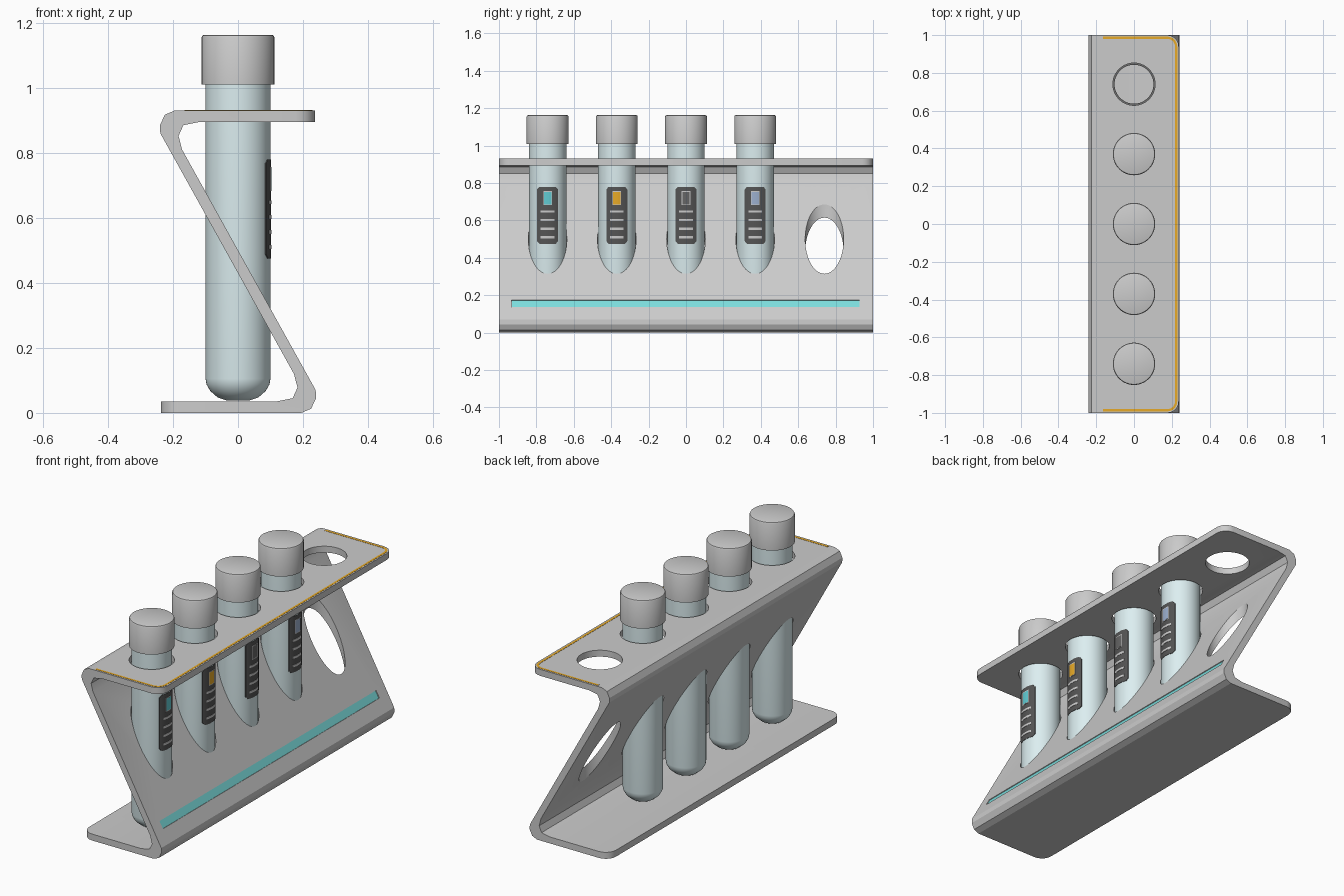
import bpy, bmesh
from math import sin, cos, pi, sqrt, atan2
from mathutils import Vector

if "Cube" in bpy.data.objects:
    bpy.data.objects.remove(bpy.data.objects["Cube"])


def material(name, rgb):
    m = bpy.data.materials.new(name)
    m.diffuse_color = (*rgb, 1)
    m.use_nodes = True
    m.node_tree.nodes["Principled BSDF"].inputs["Base Color"].default_value = m.diffuse_color
    return m


GLASS = material("pale_glass", (0.72, 0.86, 0.88))
DARK = material("dark_label", (0.09, 0.09, 0.09))
LIGHT = material("label_lines", (0.6, 0.6, 0.6))
TEAL = material("teal", (0.12, 0.6, 0.65))
STRIP = material("light_teal", (0.2, 0.72, 0.72))
ORANGE = material("orange", (0.8, 0.4, 0.02))
BLUE = material("blue", (0.33, 0.43, 0.62))
CHAR = material("charcoal", (0.13, 0.13, 0.13))


def finish(bm, name, mat=None, angle=0.7):
    bmesh.ops.recalc_face_normals(bm, faces=bm.faces)
    me = bpy.data.meshes.new(name)
    bm.to_mesh(me)
    bm.free()
    ob = bpy.data.objects.new(name, me)
    bpy.context.collection.objects.link(ob)
    if mat:
        me.materials.append(mat)
    if angle:
        bpy.ops.object.select_all(action='DESELECT')
        ob.select_set(True)
        bpy.context.view_layer.objects.active = ob
        bpy.ops.object.shade_smooth_by_angle(angle=angle)
    return ob


def skin(bm, rings, closed=False):
    """Join equal-size vertex loops; cap the ends when open."""
    rings = [[bm.verts.new(p) for p in r] for r in rings]
    n = len(rings[0])
    for a, b in zip(rings, rings[1:] + (rings[:1] if closed else [])):
        for i in range(n):
            bm.faces.new((a[i], a[(i + 1) % n], b[(i + 1) % n], b[i]))
    if not closed:
        bm.faces.new(rings[0])
        bm.faces.new(rings[-1])


def lathe(name, profile, y, mat=None, seg=48):
    bm = bmesh.new()
    skin(bm, [[(r * cos(2 * pi * i / seg), y + r * sin(2 * pi * i / seg), z)
               for i in range(seg)] for r, z in profile])
    return finish(bm, name, mat)


def tilted_box(name, centre, size, tilt, mat=None):
    bm = bmesh.new()
    bmesh.ops.create_cube(bm, size=1)
    bmesh.ops.scale(bm, vec=size, verts=bm.verts)
    ob = finish(bm, name, mat, 0)
    ob.location = centre
    ob.rotation_euler[1] = tilt
    return ob


def cut(ob, cutter):
    mod = ob.modifiers.new("cut", 'BOOLEAN')
    mod.object = cutter
    mod.operation = 'DIFFERENCE'
    mod.solver = 'EXACT'
    bpy.context.view_layer.objects.active = ob
    bpy.ops.object.modifier_apply(modifier=mod.name)
    bpy.data.objects.remove(cutter)


def curved_panel(name, y, half, z0, z1, radius, mat, chamfer=0.0):
    """Thin panel wrapped on the right-hand side of a tube."""
    cols = [-half, -half + 0.012, -half / 3, half / 3, half - 0.012, half]
    rings = []
    for c in cols:
        k = chamfer if abs(c) == half else 0
        rings.append([(sqrt(r * r - c * c), y + c, z) for r, z in
                      ((0.096, z0 + k), (radius, z0 + k), (radius, z1 - k), (0.096, z1 - k))])
    bm = bmesh.new()
    skin(bm, rings)
    return finish(bm, name, mat)


# Z-shaped rack: half profile, repeated by half-turn symmetry
outer = [(0.237, 0.93), (-0.195, 0.93), (-0.225, 0.917), (-0.24, 0.885), (-0.239, 0.86)]
inner = [(-0.172, 0.81), (-0.183, 0.852), (-0.168, 0.885), (-0.118, 0.895), (0.237, 0.895)]
turn = lambda pts: [(-x, 0.93 - z) for x, z in pts]
profile = outer + turn(inner) + turn(outer) + inner
bm = bmesh.new()
skin(bm, [[(x, y, z) for x, z in profile] for y in (-1, 1)])
corners = [e for e in bm.edges
           if all(abs(abs(v.co.x) - 0.237) < 0.0005 for v in e.verts)
           and abs(e.verts[0].co.y - e.verts[1].co.y) < 0.01
           and abs(e.verts[0].co.z - e.verts[1].co.z) < 0.1]
bmesh.ops.bevel(bm, geom=corners, offset=0.06, segments=5, profile=0.5, affect='EDGES')
rack = finish(bm, "rack", None, 0)

# Tube holes through the top plate and sloped panel
slots = [-0.74, -0.37, 0, 0.37, 0.74]
for y in slots:
    cut(rack, lathe("hole_cutter", [(0.103, 0.15), (0.103, 0.84), (0.112, 0.85), (0.112, 1.0)], y))

# Recessed strip on the sloped panel
tilt = -atan2(1, 1.8)
normal = Vector((cos(tilt), 0, -sin(tilt)))
spot = Vector((0.191, -0.002, 0.157))
cut(rack, tilted_box("groove_cutter", spot, (0.02, 1.86, 0.042), tilt))
tilted_box("panel_strip", spot - normal * 0.009, (0.01, 1.858, 0.041), tilt, STRIP)
bpy.ops.object.select_all(action='DESELECT')
rack.select_set(True)
bpy.context.view_layer.objects.active = rack
bpy.ops.object.shade_smooth_by_angle(angle=0.33)

# Orange edge line on the top plate
path = [(-0.165, -0.94, 0, -1)]
for s in (-1, 1):
    for i in range(7):
        a = (-pi / 2 if s < 0 else 0) + i * pi / 12
        path.append((0.177, s * 0.94, cos(a), sin(a)))
path.append((-0.165, 0.94, 0, 1))
bm = bmesh.new()
skin(bm, [[(x + r * nx, y + r * ny, z) for r, z in
           ((0.04, 0.926), (0.052, 0.926), (0.052, 0.931), (0.04, 0.931))]
          for x, y, nx, ny in path])
finish(bm, "edge_line", ORANGE)

# Tubes, caps and wrapped labels
for n, (y, mat) in enumerate(zip(slots, (TEAL, ORANGE, CHAR, BLUE)), 1):
    lathe(f"tube_{n}", [(0.035, 0.038), (0.062, 0.047), (0.085, 0.067), (0.097, 0.088),
                        (0.1, 0.105), (0.1, 1.03)], y, GLASS)
    lathe(f"cap_{n}", [(0.112, 1.01), (0.112, 1.155), (0.109, 1.161), (0.104, 1.163)], y)
    curved_panel(f"label_{n}", y, 0.056, 0.475, 0.78, 0.1025, DARK, 0.014)
    curved_panel(f"label_frame_{n}", y, 0.023, 0.682, 0.757, 0.103, LIGHT)
    curved_panel(f"label_colour_{n}", y, 0.02, 0.686, 0.753, 0.1035, mat)
    for k in range(4):
        z = 0.51 + 0.046 * k
        curved_panel(f"label_line_{n}_{k + 1}", y, 0.037, z - 0.006, z + 0.006, 0.1033, LIGHT)
